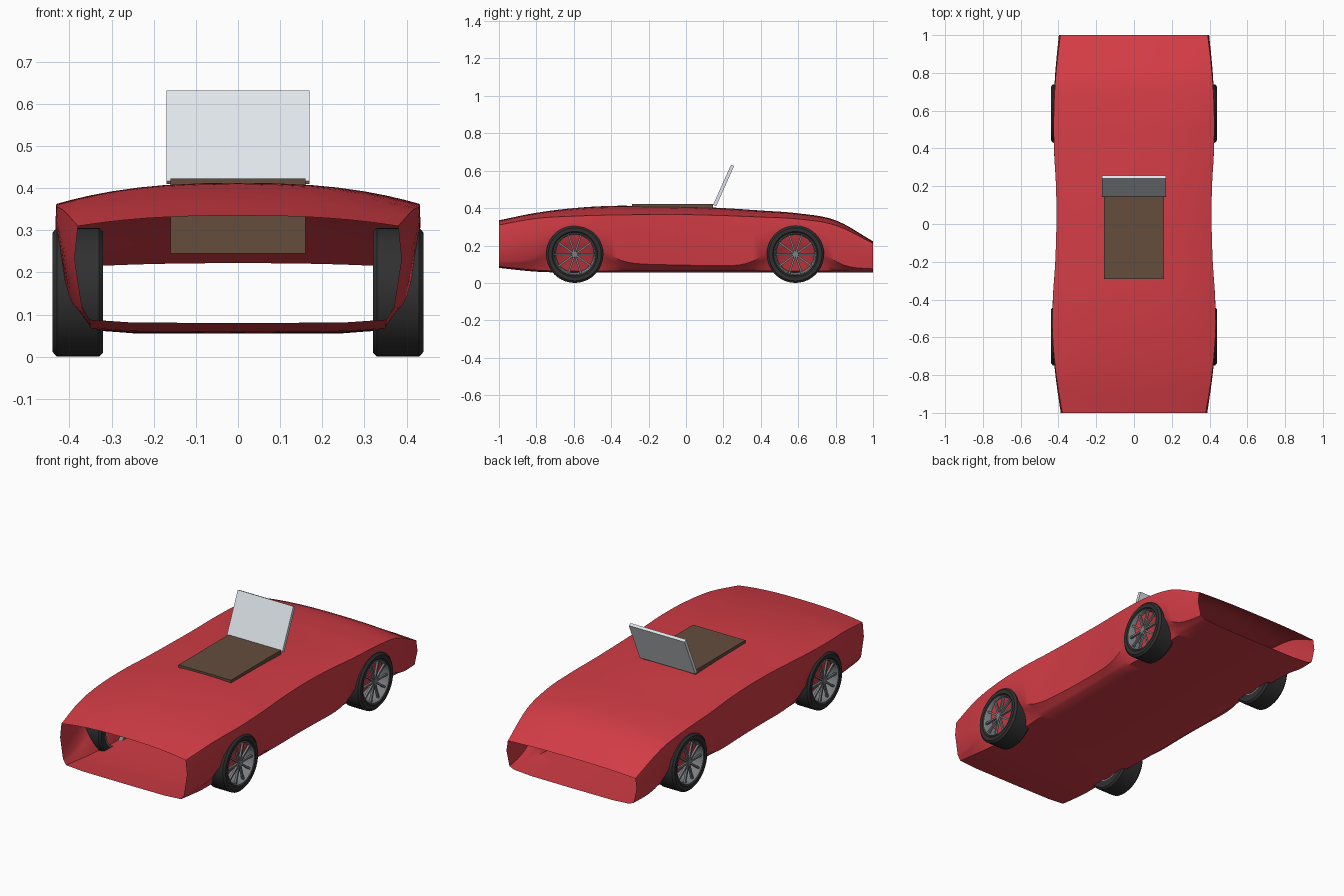
import bpy, bmesh, math

if "Cube" in bpy.data.objects:
    bpy.data.objects.remove(bpy.data.objects["Cube"])

WHEEL_Y = (-0.595, 0.585)


def material(name, rgb):
    m = bpy.data.materials.new(name)
    m.diffuse_color = (*rgb, 1)
    m.use_nodes = True
    m.node_tree.nodes["Principled BSDF"].inputs["Base Color"].default_value = m.diffuse_color
    return m


red = material("red_paint", (0.65, 0.045, 0.06))
black = material("rubber", (0.03, 0.03, 0.03))
brown = material("brown_leather", (0.13, 0.075, 0.048))
metal = material("rim_grey", (0.2, 0.21, 0.22))
pale = material("pale_panel", (0.75, 0.79, 0.83))


def mesh_object(name, verts, faces, mat, smooth=35):
    me = bpy.data.meshes.new(name)
    me.from_pydata(verts, [], faces)
    bm = bmesh.new()
    bm.from_mesh(me)
    bmesh.ops.remove_doubles(bm, verts=bm.verts, dist=1e-5)
    bmesh.ops.recalc_face_normals(bm, faces=bm.faces)
    bm.to_mesh(me)
    bm.free()
    ob = bpy.data.objects.new(name, me)
    bpy.context.collection.objects.link(ob)
    me.materials.append(mat)
    if smooth:
        bpy.ops.object.select_all(action='DESELECT')
        ob.select_set(True)
        bpy.context.view_layer.objects.active = ob
        bpy.ops.object.shade_smooth_by_angle(angle=math.radians(smooth))
    return ob


def box(name, size, loc, mat, rot_x=0):
    bpy.ops.mesh.primitive_cube_add(size=1, location=loc, rotation=(rot_x, 0, 0))
    ob = bpy.context.object
    ob.name = name
    ob.scale = size
    ob.data.materials.append(mat)
    return ob


# Body stations every 0.2 along y: crown height, shoulder height, half width, floor height
STATIONS = [
    (.335, .310, .388, .080), (.375, .345, .416, .060), (.400, .357, .432, .055),
    (.412, .363, .430, .055), (.411, .365, .417, .055), (.408, .365, .411, .055),
    (.400, .360, .413, .055), (.387, .352, .424, .055), (.372, .342, .426, .055),
    (.335, .308, .417, .055), (.222, .212, .398, .055)]


def station(y):
    u = min((y + 1) / 0.2, 9.9999)
    i = int(u)
    t = u - i
    a, b = STATIONS[i], STATIONS[i + 1]
    p = STATIONS[i - 1] if i else [2 * s - e for s, e in zip(a, b)]
    q = STATIONS[i + 2] if i < 9 else [2 * e - s for s, e in zip(a, b)]
    return [0.5 * (2 * B + (C - A) * t + (2 * A - 5 * B + 4 * C - D) * t * t
                   + (3 * B - A - 3 * C + D) * t ** 3) for A, B, C, D in zip(p, a, b, q)]


def half_section(y):
    crown, shoulder, w, floor = station(y)
    arch = max(math.exp(-((y - c) / 0.165) ** 2) for c in WHEEL_Y)
    low = (0.095 - 0.02 * y) * (1 - arch) + 0.28 * arch
    wc = w - 0.008 * abs(y) ** 3
    pts = [(wc * t, shoulder + (crown - shoulder) * (1 - t ** 2.5))
           for t in (0, .2, .4, .55, .7, .82, .92, 1)]
    lx = w - 0.018 * (1 - arch)
    ex, ez = 0.352 - 0.012 * arch, floor + 0.008
    pts += [(w, shoulder + (low - shoulder) * 0.4), (lx, low)]
    pts += [(lx + (ex - lx) * t - 0.012 * arch * math.sin(math.pi * t), low + (ez - low) * t)
            for t in (0.33, 0.67)]
    return pts + [(ex, ez), (0.25, floor + 0.001), (0, floor)]


# Open-ended body shell lofted along y
verts, faces = [], []
N = 50
for k in range(N + 1):
    y = -1 + 2 * k / N
    half = half_section(y)
    ring = half + [(-x, z) for x, z in half[-2:0:-1]]
    verts += [(x, y, z) for x, z in ring]
n = len(ring)
for k in range(N):
    for j in range(n):
        a, b = k * n + j, k * n + (j + 1) % n
        faces.append((a, b, b + n, a + n))
mesh_object("body_shell", verts, faces, red, 40)


# Wheels: lathed tyre and rim around the x axis
def lathe(name, profile, side, y, mat, closed=False, seg=40):
    vs, fs = [], []
    m = len(profile)
    for i in range(seg):
        a = 2 * math.pi * i / seg
        vs += [(side * x, y + r * math.cos(a), 0.153 + r * math.sin(a)) for x, r in profile]
    for i in range(seg):
        i2 = (i + 1) % seg
        for j in range(m if closed else m - 1):
            j2 = (j + 1) % m
            fs.append((i * m + j, i * m + j2, i2 * m + j2, i2 * m + j))
    return mesh_object(name, vs, fs, mat, 35)


TYRE = [(.428, .112), (.439, .122), (.44, .142), (.43, .153), (.33, .153), (.32, .143), (.32, .108)]
RIM = [(.430, .116), (.436, .112), (.430, .107), (.335, .097), (.32, .100), (.32, .108)]
HUB = [(.432, 0), (.432, .016), (.415, .02), (.405, 0)]

for side, sn in ((-1, "left"), (1, "right")):
    for y, yn in zip(WHEEL_Y, ("front", "rear")):
        tag = f"{yn}_{sn}"
        lathe("tyre_" + tag, TYRE, side, y, black, True)
        lathe("rim_" + tag, RIM, side, y, metal)
        lathe("hub_" + tag, HUB, side, y, metal, seg=16)
        # Ten thin spokes
        for i in range(10):
            s = box(f"spoke_{tag}_{i}", (.012, .010, .096), (0, 0, 0), metal)
            a = 2 * math.pi * (i + 0.5) / 10
            s.rotation_euler = (a, 0, 0)
            s.location = (side * .424, y - .06 * math.sin(a), .153 + .06 * math.cos(a))

# Seat block sunk through the deck, with a leaning panel behind it
box("seat", (.32, .435, .178), (0, -.0725, .334), brown)
box("seat_back_panel", (.34, .018, .235), (0, .201, .521), pale, -.42)
